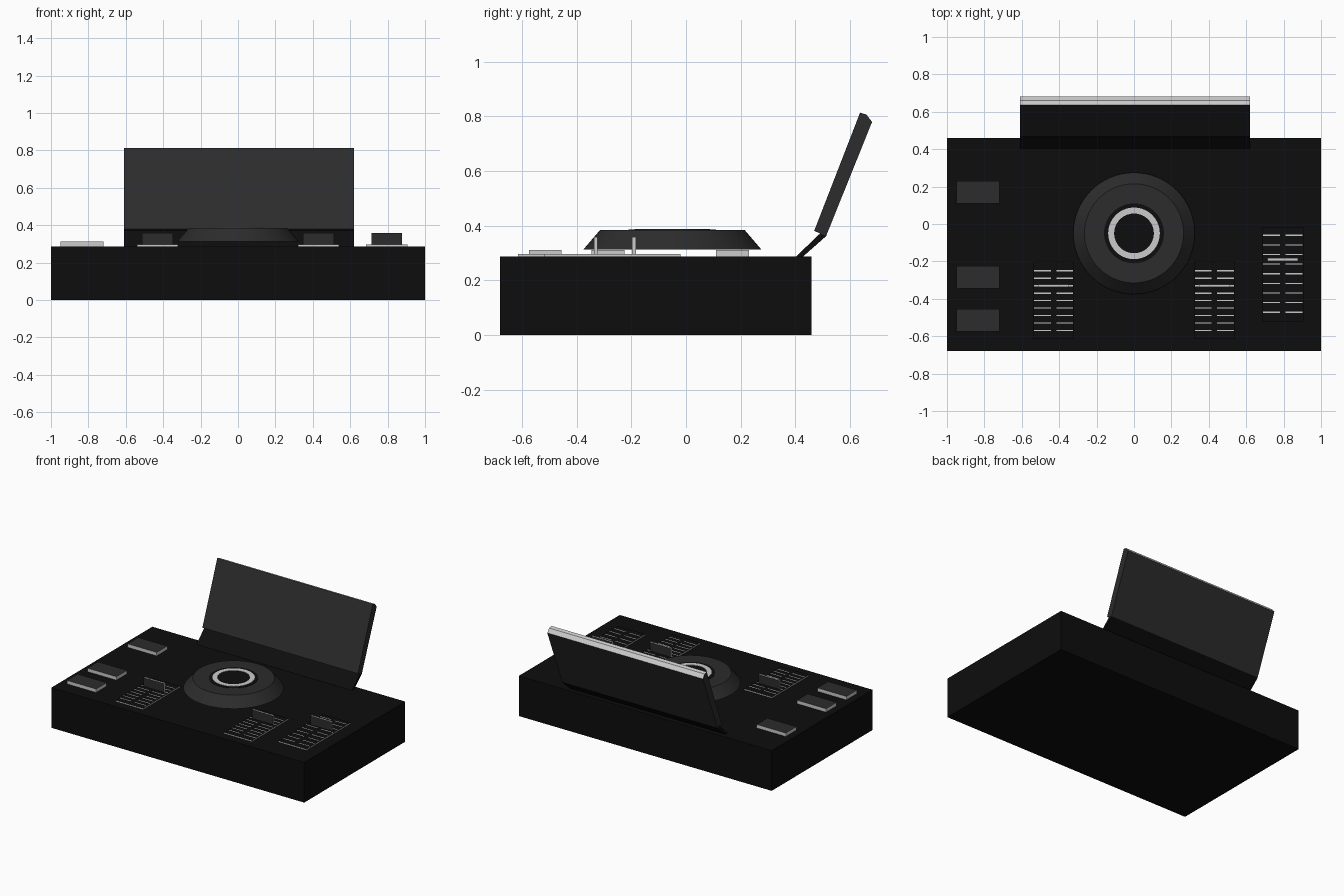
import bpy, bmesh, math

if "Cube" in bpy.data.objects:
    bpy.data.objects.remove(bpy.data.objects["Cube"])


def mat(name, v):
    m = bpy.data.materials.new(name)
    m.diffuse_color = (v, v, v, 1)
    m.use_nodes = True
    m.node_tree.nodes["Principled BSDF"].inputs["Base Color"].default_value = m.diffuse_color
    return m


BLACK, DARK, SILVER = mat("black", 0.004), mat("charcoal", 0.025), mat("silver", 0.6)


def finish(name, bm, mats):
    bmesh.ops.recalc_face_normals(bm, faces=bm.faces)
    me = bpy.data.meshes.new(name)
    bm.to_mesh(me)
    bm.free()
    ob = bpy.data.objects.new(name, me)
    bpy.context.collection.objects.link(ob)
    for m in mats:
        me.materials.append(m)
    return ob


def add_box(bm, x, y, z):
    vs = bmesh.ops.create_cube(bm, size=1)["verts"]
    for v in vs:
        for i, (lo, hi) in enumerate((x, y, z)):
            v.co[i] = hi if v.co[i] > 0 else lo


def box(name, x, y, z, m, edge=None, axis=2):
    """Box in material m; faces not along the given axis take the edge material."""
    bm = bmesh.new()
    add_box(bm, x, y, z)
    ob = finish(name, bm, [m, edge] if edge else [m])
    if edge:
        for p in ob.data.polygons:
            p.material_index = int(abs(p.normal[axis]) < 0.5)
    return ob


def extrude_x(name, profile, x0, x1, mats):
    """Extrude a (y, z) profile across x."""
    bm = bmesh.new()
    f = bm.faces.new([bm.verts.new((x0, y, z)) for y, z in profile])
    g = bmesh.ops.extrude_face_region(bm, geom=[f])["geom"]
    for v in g:
        if isinstance(v, bmesh.types.BMVert):
            v.co.x = x1
    return finish(name, bm, mats)


def lathe(name, profile, m, centre, closed=False, n=64):
    """Revolve an (r, z) profile around a vertical axis."""
    bm = bmesh.new()
    rings = [[bm.verts.new((centre[0] + r * math.cos(2 * math.pi * i / n),
                            centre[1] + r * math.sin(2 * math.pi * i / n), z))
              for i in range(n)] for r, z in profile]
    pairs = list(zip(rings, rings[1:]))
    if closed:
        pairs.append((rings[-1], rings[0]))
    for a, b in pairs:
        for i in range(n):
            j = (i + 1) % n
            bm.faces.new((a[i], a[j], b[j], b[i]))
    if not closed:
        bm.faces.new(rings[0])
        bm.faces.new(rings[-1])
    ob = finish(name, bm, [m])
    bpy.context.view_layer.objects.active = ob
    ob.select_set(True)
    bpy.ops.object.shade_smooth_by_angle(angle=math.radians(30))
    ob.select_set(False)
    return ob


# Main housing
TOP = 0.287
box("body", (-1, 1), (-0.68, 0.46), (0, TOP), BLACK)

# Tilted screen with silver top edge, and its hinge plate
screen = extrude_x("screen", [(0.469, 0.381), (0.637, 0.814), (0.66, 0.807),
                              (0.681, 0.78), (0.513, 0.363)], -0.61, 0.62, [DARK, SILVER])
for p in screen.data.polygons:
    if p.center.z > 0.75:
        p.material_index = 1
extrude_x("screen_hinge", [(0.395, 0.28), (0.495, 0.376), (0.515, 0.364), (0.42, 0.28)],
          -0.61, 0.62, [BLACK])

# Jog wheel with flat inlaid rings
C = (0, -0.05)
lathe("jog_wheel", [(0.325, 0.314), (0.265, 0.384)], DARK, C)
lathe("jog_inlay", [(0.16, 0.37), (0.16, 0.386)], BLACK, C)
lathe("jog_ring", [(0.138, 0.38), (0.138, 0.388), (0.106, 0.388), (0.106, 0.38)],
      SILVER, C, closed=True)

# Push buttons
for name, y in (("power_button", 0.11), ("stop_button", -0.345), ("play_button", -0.575)):
    box(name, (-0.95, -0.72), (y, y + 0.12), (TOP - 0.005, 0.312), DARK, SILVER)


# Fader: panel, scale ticks and upright handle
def fader(name, x, panel_y, first, step, handle_y):
    z = 0.296
    box(name + "_panel", (x - 0.11, x + 0.11), panel_y, (TOP - 0.005, z), BLACK, SILVER)
    bm = bmesh.new()
    for i in range(9):
        y = first - i * step
        for a in (-0.105, 0.015):
            add_box(bm, (x + a, x + a + 0.09), (y - 0.003, y + 0.003), (z - 0.002, z + 0.001))
    finish(name + "_ticks", bm, [SILVER])
    box(name + "_handle", (x - 0.082, x + 0.082), (handle_y - 0.007, handle_y + 0.007),
        (z, 0.359), DARK, SILVER, axis=1)


fader("pitch_fader", -0.43, (-0.615, -0.2), -0.25, 0.04, -0.33)
fader("bass_fader", 0.43, (-0.615, -0.2), -0.25, 0.04, -0.33)
fader("volume_fader", 0.795, (-0.52, -0.02), -0.06, 0.0515, -0.19)
